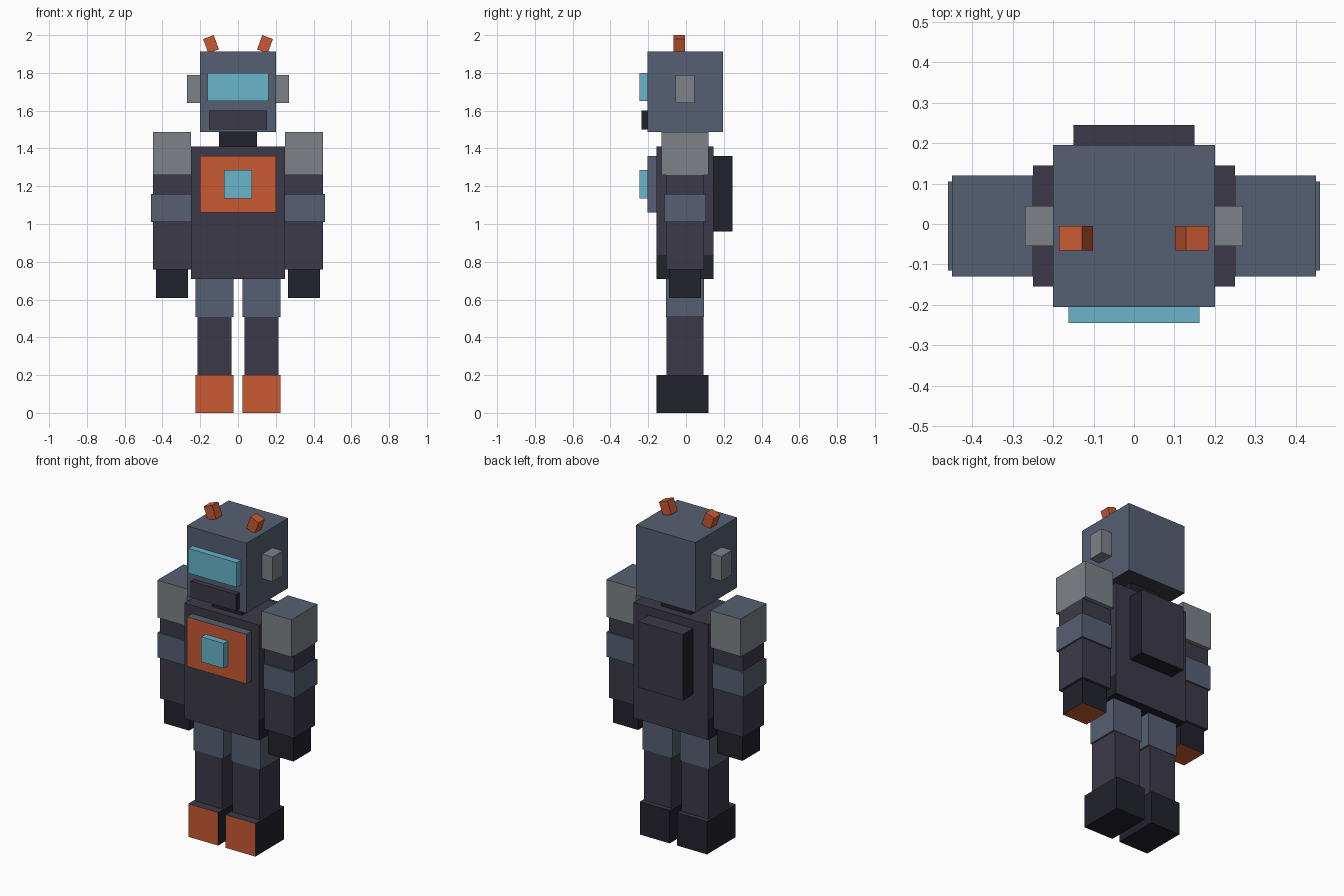
import bpy
import bmesh
from math import radians
from mathutils import Matrix, Vector

cube = bpy.data.objects.get("Cube")
if cube:
    bpy.data.objects.remove(cube, do_unlink=True)


def linear(c):
    c /= 255
    return c / 12.92 if c <= 0.04045 else ((c + 0.055) / 1.055) ** 2.4


def material(name, *rgb):
    mat = bpy.data.materials.new(name)
    color = [linear(c) for c in rgb] + [1]
    mat.use_nodes = True
    mat.diffuse_color = color
    mat.node_tree.nodes["Principled BSDF"].inputs["Base Color"].default_value = color
    return mat


ORANGE = material("orange", 201, 90, 52)
CYAN = material("cyan", 104, 181, 203)
STEEL = material("steel blue", 86, 96, 114)
GREY = material("grey", 125, 130, 135)
CHARCOAL = material("charcoal", 60, 58, 72)
BLACK = material("near black", 34, 34, 44)

# Face directions used to give one box several colours
DIRECTIONS = {
    "front": Vector((0, -1, 0)), "back": Vector((0, 1, 0)),
    "left": Vector((1, 0, 0)), "right": Vector((-1, 0, 0)),
    "top": Vector((0, 0, 1)), "bottom": Vector((0, 0, -1)),
}
Y_SHIFT = -0.005


def box(name, x, y, z, mat, tilt=0, **face_mats):
    """Box from (min, max) ranges; face_mats recolours faces by direction."""
    ranges = (x, y, z)
    size = Vector([hi - lo for lo, hi in ranges])
    centre = Vector([(hi + lo) / 2 for lo, hi in ranges])
    centre.y += Y_SHIFT
    mesh = bpy.data.meshes.new(name)
    mesh.materials.append(mat)
    bm = bmesh.new()
    bmesh.ops.create_cube(bm, size=1, matrix=Matrix.Diagonal(size.to_4d()))
    bm.normal_update()
    for direction, face_mat in face_mats.items():
        mesh.materials.append(face_mat)
        for face in bm.faces:
            if face.normal.dot(DIRECTIONS[direction]) > 0.9:
                face.material_index = len(mesh.materials) - 1
    bm.to_mesh(mesh)
    bm.free()
    obj = bpy.data.objects.new(name, mesh)
    obj.location = centre
    obj.rotation_euler.y = radians(tilt)
    bpy.context.collection.objects.link(obj)
    return obj


def pair(name, x, y, z, mat, tilt=0, **face_mats):
    """The same box on the left (+x) and right (-x)."""
    box("left_" + name, x, y, z, mat, tilt, **face_mats)
    box("right_" + name, (-x[1], -x[0]), y, z, mat, -tilt, **face_mats)


def mid(width):
    return (-width / 2, width / 2)


# Head
box("head", mid(0.4), mid(0.4), (1.488, 1.912), STEEL, bottom=CHARCOAL)
box("visor", mid(0.325), (-0.24, -0.2), (1.65, 1.80), CYAN)
box("mouth", mid(0.305), (-0.23, -0.2), (1.50, 1.60), CHARCOAL,
    left=BLACK, right=BLACK, bottom=BLACK)
pair("ear", (0.2, 0.27), mid(0.1), (1.64, 1.79), GREY)
pair("antenna", (0.113, 0.173), (-0.06, 0), (1.912, 1.992), ORANGE, tilt=20)
box("neck", mid(0.2), mid(0.2), (1.40, 1.495), BLACK)

# Torso
box("torso", mid(0.5), mid(0.3), (0.835, 1.41), CHARCOAL)
box("pelvis", mid(0.5), mid(0.3), (0.71, 0.835), CHARCOAL,
    left=BLACK, right=BLACK, bottom=BLACK)
box("chest_plate", mid(0.4), (-0.2, -0.15), (1.06, 1.36), STEEL, front=ORANGE)
box("chest_core", mid(0.15), (-0.24, -0.2), (1.135, 1.287), CYAN)
box("backpack", mid(0.3), (0.15, 0.25), (0.96, 1.36), CHARCOAL,
    left=BLACK, right=BLACK, bottom=BLACK)

# Arms
pair("shoulder", (0.25, 0.45), mid(0.25), (1.26, 1.486), GREY, top=STEEL)
pair("arm", (0.25, 0.45), mid(0.2), (0.76, 1.26), CHARCOAL)
pair("elbow_band", (0.24, 0.46), mid(0.22), (1.01, 1.16), STEEL)
pair("hand", (0.265, 0.435), mid(0.17), (0.608, 0.76), BLACK, bottom=ORANGE)

# Legs
pair("thigh", (0.025, 0.225), mid(0.2), (0.507, 0.71), STEEL)
pair("shin", (0.035, 0.215), mid(0.196), (0.2, 0.507), CHARCOAL)
pair("boot", (0.025, 0.225), (-0.15, 0.125), (0, 0.2), BLACK,
     front=ORANGE, top=CHARCOAL)
